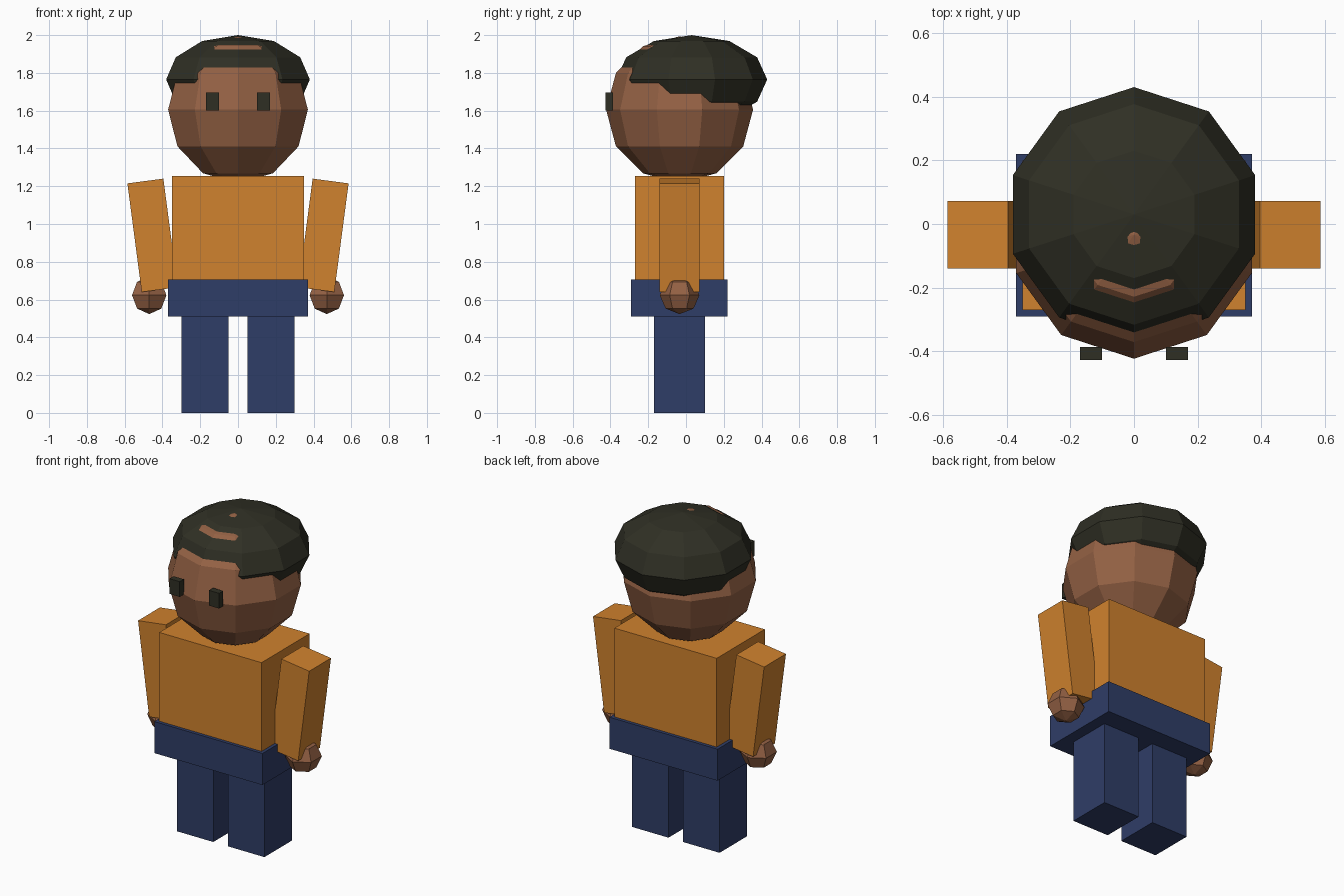
import bpy, bmesh, math
from mathutils import Matrix

if "Cube" in bpy.data.objects:
    bpy.data.objects.remove(bpy.data.objects["Cube"])


def material(name, r, g, b):
    lin = [((c / 255 + 0.055) / 1.055) ** 2.4 for c in (r, g, b)]
    m = bpy.data.materials.new(name)
    m.diffuse_color = (*lin, 1)
    m.use_nodes = True
    m.node_tree.nodes["Principled BSDF"].inputs["Base Color"].default_value = m.diffuse_color
    return m


SKIN = material("brown skin", 148, 97, 68)
HAIR = material("dark hair", 47, 47, 36)
SHIRT = material("orange shirt", 208, 130, 46)
TROUSERS = material("blue trousers", 47, 61, 103)


def finish(bm, name, mat):
    bmesh.ops.recalc_face_normals(bm, faces=bm.faces)
    me = bpy.data.meshes.new(name)
    bm.to_mesh(me)
    bm.free()
    me.materials.append(mat)
    ob = bpy.data.objects.new(name, me)
    bpy.context.collection.objects.link(ob)
    return ob


def box(name, mat, centre, size, tilt=0):
    bm = bmesh.new()
    bmesh.ops.create_cube(bm, size=1)
    mtx = Matrix.Translation(centre) @ Matrix.Rotation(tilt, 4, 'Y') @ Matrix.Diagonal((*size, 1))
    bmesh.ops.transform(bm, matrix=mtx, verts=bm.verts)
    return finish(bm, name, mat)


def ball(name, mat, centre, r, rz, sides, rings):
    """Low-poly ball with a corner pointing straight forwards."""
    bm = bmesh.new()
    cx, cy, cz = centre
    loops = []
    for i in range(1, rings):
        t = math.pi * i / rings
        loops.append([bm.verts.new((cx + r * math.sin(t) * math.sin(2 * math.pi * k / sides),
                                    cy - r * math.sin(t) * math.cos(2 * math.pi * k / sides),
                                    cz + rz * math.cos(t))) for k in range(sides)])
    top = bm.verts.new((cx, cy, cz + rz))
    bottom = bm.verts.new((cx, cy, cz - rz))
    for k in range(sides):
        n = (k + 1) % sides
        bm.faces.new((top, loops[0][k], loops[0][n]))
        bm.faces.new((bottom, loops[-1][n], loops[-1][k]))
        for a, b in zip(loops, loops[1:]):
            bm.faces.new((a[k], b[k], b[n], a[n]))
    return finish(bm, name, mat)


# Head, and hair as a flattened ball that overlaps it
ball("head", SKIN, (0, -0.034, 1.605), 0.389, 0.3885, 10, 6)
ball("hair", HAIR, (0, 0.03, 1.765), 0.40, 0.235, 10, 6)

# Trunk
box("torso", SHIRT, (0, -0.035, 0.977), (0.70, 0.47, 0.555))
box("hips", TROUSERS, (0, -0.035, 0.608), (0.74, 0.51, 0.195))

# Paired parts
for side, s in (("left", 1), ("right", -1)):
    box(side + "_eye", HAIR, (s * 0.135, -0.407, 1.648), (0.07, 0.04, 0.094))
    box(side + "_arm", SHIRT, (s * 0.4525, -0.034, 0.94), (0.192, 0.213, 0.58), s * math.radians(7.5))
    ball(side + "_hand", SKIN, (s * 0.47, -0.034, 0.623), 0.105, 0.10, 6, 4)
    box(side + "_leg", TROUSERS, (s * 0.175, -0.035, 0.257), (0.25, 0.27, 0.514))
